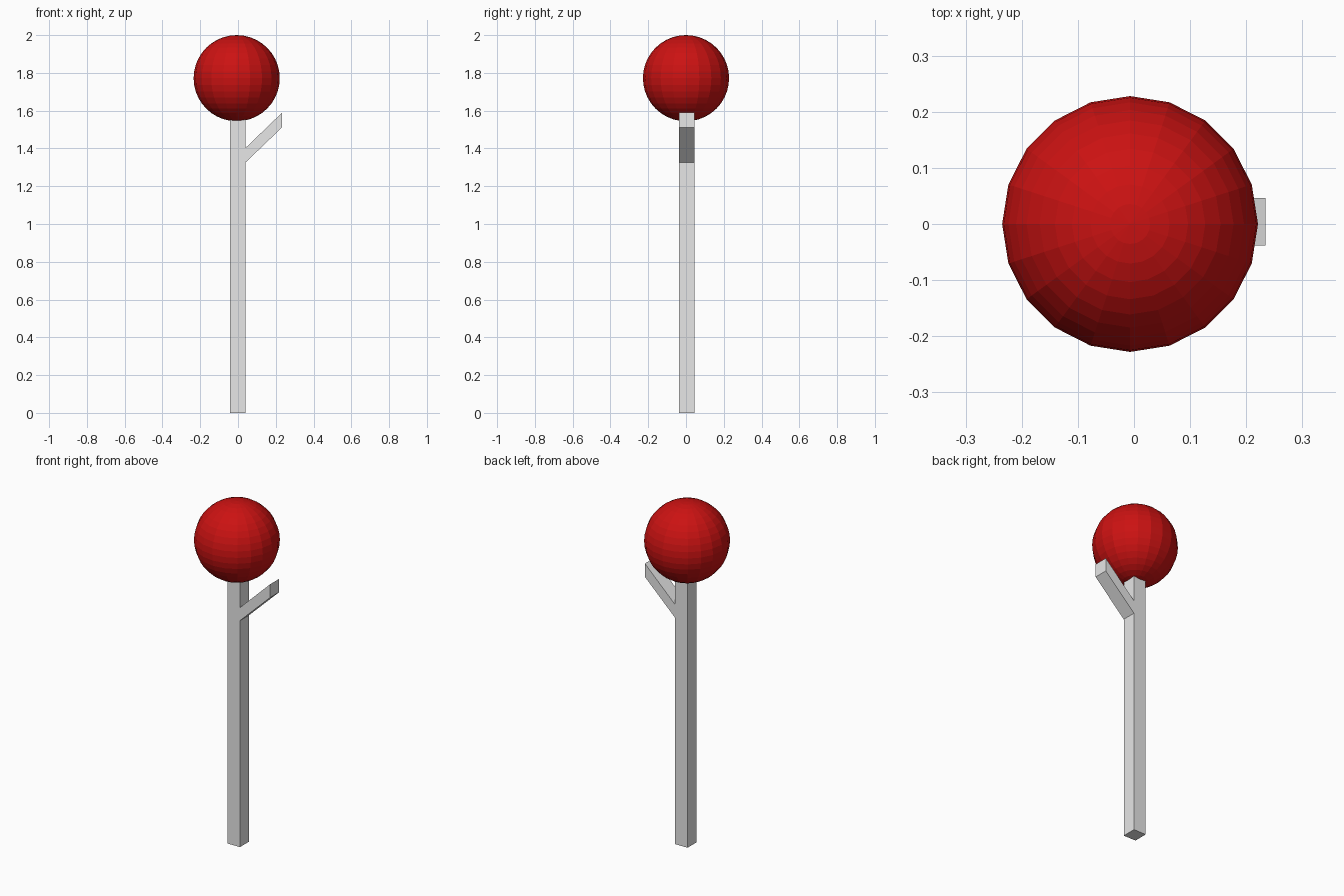
import bpy, bmesh

if "Cube" in bpy.data.objects:
    bpy.data.objects.remove(bpy.data.objects["Cube"])


def material(name, rgb):
    m = bpy.data.materials.new(name)
    m.diffuse_color = (*rgb, 1.0)
    m.use_nodes = True
    m.node_tree.nodes["Principled BSDF"].inputs["Base Color"].default_value = m.diffuse_color
    return m


def extrude_profile(name, points, y0, y1, mat):
    """Extrude an x-z outline from y0 to y1."""
    bm = bmesh.new()
    face = bm.faces.new([bm.verts.new((x, y0, z)) for x, z in points])
    ext = bmesh.ops.extrude_face_region(bm, geom=[face])
    verts = [v for v in ext["geom"] if isinstance(v, bmesh.types.BMVert)]
    bmesh.ops.translate(bm, verts=verts, vec=(0, y1 - y0, 0))
    # the extrusion keeps or drops the start face depending on context
    bmesh.ops.holes_fill(bm, edges=[e for e in bm.edges if e.is_boundary], sides=0)
    bmesh.ops.recalc_face_normals(bm, faces=bm.faces)
    mesh = bpy.data.meshes.new(name)
    bm.to_mesh(mesh)
    bm.free()
    mesh.materials.append(mat)
    obj = bpy.data.objects.new(name, mesh)
    bpy.context.collection.objects.link(obj)
    return obj


gray = material("light_gray", (0.8, 0.8, 0.8))
red = material("red", (0.6, 0.006, 0.006))

# Square post with its slanted side arm, one continuous outline
outline = [(-0.042, 0.0), (0.039, 0.0), (0.039, 1.325), (0.234, 1.512),
           (0.234, 1.59), (0.039, 1.402), (0.039, 1.57), (-0.042, 1.57)]
extrude_profile("post_with_arm", outline, -0.038, 0.046, gray)

# Faceted ball on top
bpy.ops.mesh.primitive_uv_sphere_add(segments=20, ring_count=20, radius=0.228,
                                     location=(-0.007, 0.0, 1.772))
ball = bpy.context.object
ball.name = "ball"
ball.data.materials.append(red)
